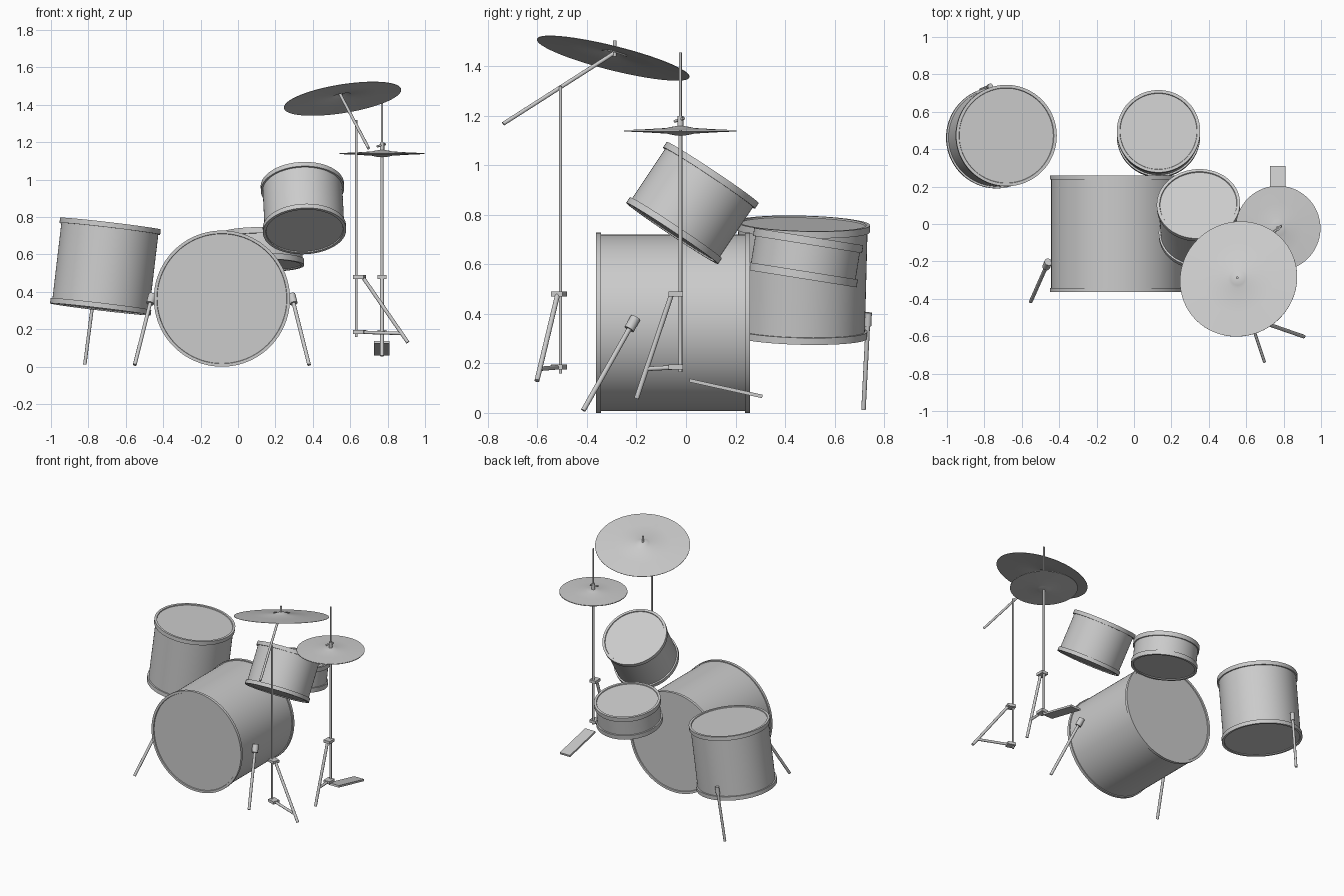
import bpy, math
from mathutils import Vector

if "Cube" in bpy.data.objects:
    bpy.data.objects.remove(bpy.data.objects["Cube"])

mat = bpy.data.materials.new("drum grey")
mat.diffuse_color = (0.6, 0.6, 0.6, 1)
mat.use_nodes = True
mat.node_tree.nodes["Principled BSDF"].inputs["Base Color"].default_value = mat.diffuse_color


def finish(name, verts, faces):
    me = bpy.data.meshes.new(name)
    me.from_pydata(verts, [], faces)
    me.materials.append(mat)
    me.shade_smooth()
    me.set_sharp_from_angle(angle=math.radians(32))
    ob = bpy.data.objects.new(name, me)
    bpy.context.collection.objects.link(ob)
    return ob


def lathe(name, origin, axis, profile, n=64):
    """Spin (radius, height) points around an axis; ends close on the axis."""
    o, a = Vector(origin), Vector(axis).normalized()
    q = Vector((0, 0, 1)).rotation_difference(a)
    verts, faces = [], []
    verts.append(o + a * profile[0][1])
    for r, h in profile[1:-1]:
        for i in range(n):
            t = 2 * math.pi * i / n
            verts.append(o + q @ Vector((r * math.cos(t), r * math.sin(t), h)))
    verts.append(o + a * profile[-1][1])
    rings, last = len(profile) - 2, len(verts) - 1
    for i in range(n):
        j = (i + 1) % n
        faces.append((0, 1 + j, 1 + i))
        for k in range(rings - 1):
            b, c = 1 + k * n, 1 + (k + 1) * n
            faces.append((b + i, b + j, c + j, c + i))
        e = 1 + (rings - 1) * n
        faces.append((e + i, e + j, last))
    return finish(name, verts, faces)


def rod(name, p, q, r, n=16):
    d = Vector(q) - Vector(p)
    L = d.length
    return lathe(name, p, d, [(0, 0), (r, 0), (r, L), (0, L)], n)


def drum(name, bottom, top, R, w, inset=0.01):
    """Shell with a hoop and a slightly sunken head at both ends."""
    d = Vector(top) - Vector(bottom)
    L = d.length
    half = [(0, 0.006), (R - 0.018, 0.006), (R - 0.016, 0), (R, 0), (R, w), (R - inset, w)]
    prof = half + [(r, L - h) for r, h in reversed(half)]
    return lathe(name, bottom, d, prof, 96)


def cymbal(name, centre, normal, R, rise):
    """Thin shallow cone with a small bell."""
    up = [(0, rise), (0.02, rise * 0.95), (0.04, rise * 0.75), (0.055, rise * 0.55),
          (R * 0.6, rise * 0.28), (R, 0.001)]
    t = 0.003
    prof = [(r, h - t) for r, h in up[:-1]] + [(R, -0.001)] + up[::-1]
    return lathe(name, centre, normal, prof, 96)


def block(name, centre, along, size):
    """Box: size = (width, length along the given direction, thickness)."""
    a = Vector(along).normalized()
    s = a.cross(Vector((0, 0, 1))).normalized()
    u = s.cross(a)
    c = Vector(centre)
    v = [c + s * (x * size[0] / 2) + a * (y * size[1] / 2) + u * (z * size[2] / 2)
         for z in (-1, 1) for x, y in ((-1, -1), (1, -1), (1, 1), (-1, 1))]
    f = [(3, 2, 1, 0), (4, 5, 6, 7), (0, 1, 5, 4), (1, 2, 6, 5), (2, 3, 7, 6), (3, 0, 4, 7)]
    # side axis is right of the direction, so this winding faces outward
    return finish(name, v, f)


# Drums
BX = -0.086
drum("bass_drum", (BX, -0.363, 0.364), (BX, 0.258, 0.364), 0.364, 0.02, 0.007)
drum("floor_tom", (-0.736, 0.461, 0.307), (-0.682, 0.473, 0.765), 0.271, 0.028)
drum("snare_drum", (0.131, 0.469, 0.542), (0.131, 0.496, 0.712), 0.223, 0.032, 0.009)
drum("rack_tom", (0.356, -0.056, 0.725), (0.344, 0.108, 0.971), 0.223, 0.027)

# Bass drum spurs, mirrored about the drum centre
for side, s in (("left", -1), ("right", 1)):
    foot = Vector((BX + s * 0.466, -0.415, 0.01))
    top = Vector((BX + s * 0.372, -0.203, 0.385))
    d = (foot - top).normalized()
    rod("bass_spur_" + side, top, foot, 0.01)
    rod("bass_spur_socket_" + side, top, top + d * 0.055, 0.021)

# Floor tom leg
t, f = Vector((-0.768, 0.737, 0.405)), Vector((-0.819, 0.717, 0.012))
rod("floor_tom_leg", t, f, 0.009)
rod("floor_tom_leg_socket", t, t + (f - t).normalized() * 0.055, 0.014)


def stand_base(name, x, y, out, foot):
    """Two collars, one slanted leg and a brace on a pole."""
    o = Vector((out[0], out[1], 0)).normalized()
    foot = Vector(foot)
    for part, z in (("upper", 0.48), ("lower", 0.185)):
        c = Vector((x, y, z))
        block(name + "_collar_" + part, c + o * 0.018, o, (0.05, 0.058, 0.02))
    top = Vector((x, y, 0.48)) + o * 0.035
    rod(name + "_leg", top, foot, 0.01)
    # brace meets the leg low down
    k = (top.z - 0.178) / (top.z - foot.z)
    rod(name + "_brace", (x, y, 0.185), top + (foot - top) * k, 0.009)


# Hi-hat stand, cymbal pair, clutch and pedal
HX, HY = 0.77, -0.023
rod("hihat_tube", (HX, HY, 0.165), (HX, HY, 1.13), 0.008)
rod("hihat_pull_rod", (HX, HY, 1.1), (HX, HY, 1.456), 0.006)
stand_base("hihat_stand", HX, HY, (0, -1), (HX, -0.2, 0.058))
cymbal("hihat_top_cymbal", (HX, HY, 1.141), (0, 0, 1), 0.227, 0.018)
cymbal("hihat_bottom_cymbal", (HX, HY, 1.138), (0, 0, -1), 0.227, 0.018)
rod("hihat_clutch", (HX, HY, 1.15), (HX, HY, 1.2), 0.012)
rod("hihat_clutch_screw", (HX - 0.025, HY - 0.022, 1.178), (HX + 0.018, HY + 0.014, 1.19), 0.006)
block("hihat_pedal", (0.769, 0.161, 0.099), (0, 0.294, -0.065), (0.082, 0.302, 0.014))

# Crash stand, boom arm and cymbal
CX, CY = 0.633, -0.507
rod("crash_pole", (CX, CY, 0.16), (CX, CY, 1.32), 0.007)
stand_base("crash_stand", CX, CY, (0.27, -0.09), (0.908, -0.602, 0.13))
rod("crash_boom_arm", (0.698, -0.738, 1.168), (0.547, -0.288, 1.455), 0.008)
cymbal("crash_cymbal", (0.559, -0.294, 1.433), (-0.16, 0.25, 1), 0.317, 0.032)
rod("crash_wing_bolt", (0.552, -0.288, 1.44), (0.552, -0.288, 1.505), 0.007)
